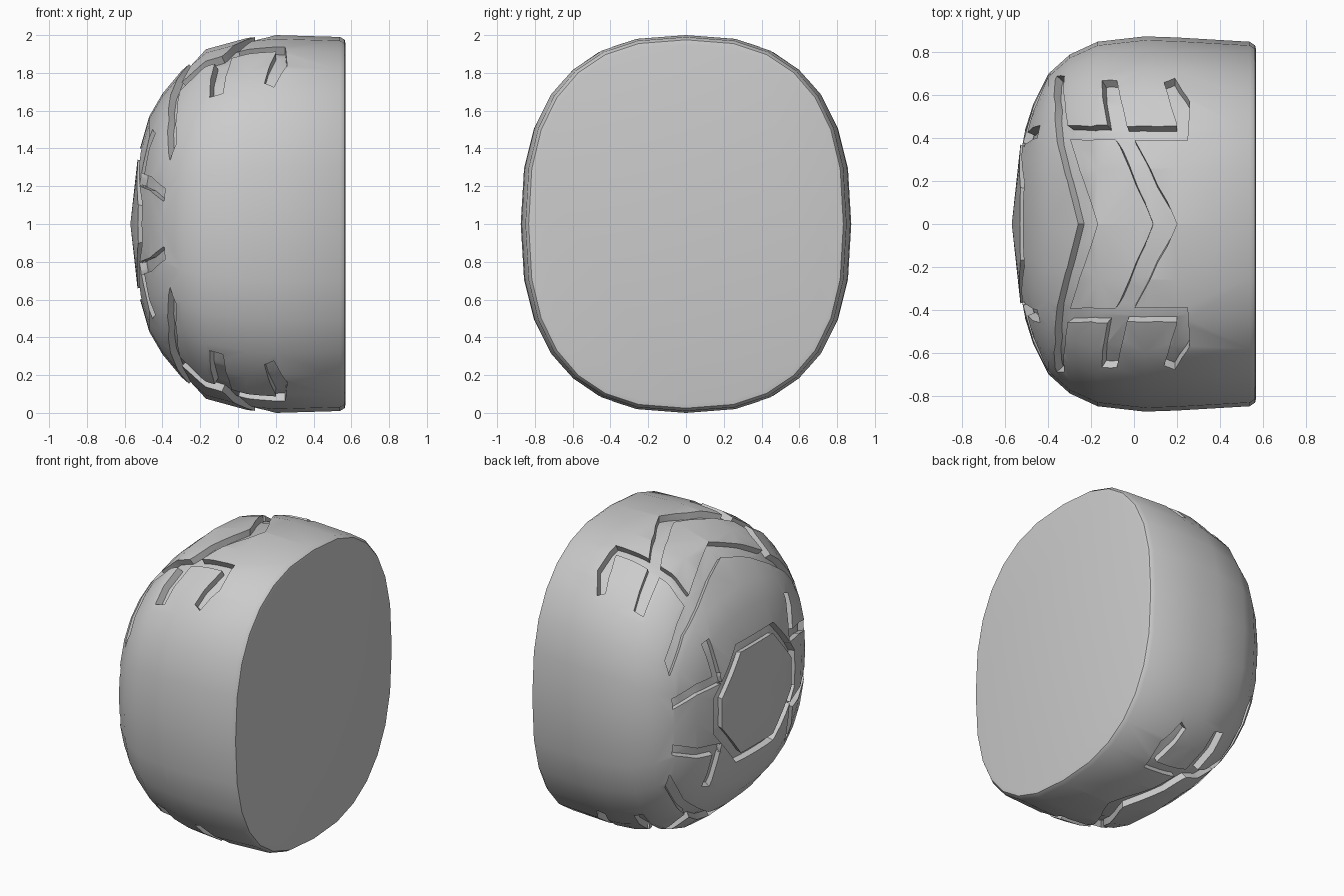
import bpy, bmesh, math
from mathutils import Vector
from mathutils.bvhtree import BVHTree

cube = bpy.data.objects.get("Cube")
if cube:
    bpy.data.objects.remove(cube)

grey = bpy.data.materials.new("plain grey")
grey.use_nodes = True
grey.diffuse_color = (0.6, 0.6, 0.6, 1)
grey.node_tree.nodes["Principled BSDF"].inputs["Base Color"].default_value = (0.6, 0.6, 0.6, 1)

SEGMENTS = 28
# Dome profile: position along x, half width in y, half height in z
PROFILE = [(.57, .81, .95), (.565, .833, .975), (.54, .85, .99), (.2, .87, 1),
           (.05, .875, .985), (-.17, .85, .925), (-.3, .79, .81), (-.4, .7, .69),
           (-.47, .56, .57), (-.53, .37, .36)]
POLE = -.57


def new_object(name, bm):
    bmesh.ops.recalc_face_normals(bm, faces=bm.faces)
    mesh = bpy.data.meshes.new(name)
    bm.to_mesh(mesh)
    bm.free()
    mesh.materials.append(grey)
    obj = bpy.data.objects.new(name, mesh)
    bpy.context.collection.objects.link(obj)
    return obj


def dome_bmesh(along=1.0, across=1.0):
    """Loft rounded-square rings into a closed dome."""
    bm = bmesh.new()

    def power(v):
        return math.copysign(abs(v) ** 0.8, v)

    rings = []
    for x, ry, rz in PROFILE:
        ring = []
        for i in range(SEGMENTS):
            a = math.tau * i / SEGMENTS
            ring.append(bm.verts.new((x * along, ry * across * power(math.cos(a)),
                                      rz * across * power(math.sin(a)))))
        rings.append(ring)
    pole = bm.verts.new((POLE * along, 0, 0))
    bm.faces.new(rings[0])
    for i in range(SEGMENTS):
        j = (i + 1) % SEGMENTS
        for r, s in zip(rings, rings[1:]):
            bm.faces.new((r[i], r[j], s[j], s[i]))
        bm.faces.new((rings[-1][i], rings[-1][j], pole))
    return bm


probe = dome_bmesh()
surface = BVHTree.FromBMesh(probe, epsilon=1e-5)
probe.free()


def on_surface(axis, p):
    """Point and smooth outward direction on the dome under a plan point."""
    a, b = p[0] + 1e-4, p[1] + 1e-4
    if axis == "z":
        hit = surface.ray_cast(Vector((a, b, 3)), Vector((0, 0, -1)))[0]
    else:
        hit = surface.ray_cast(Vector((-3, a, b)), Vector((1, 0, 0)))[0]
    out = Vector(((min(hit.x, .1) - .1) / .45, hit.y / .76, hit.z))
    return hit, out.normalized()


def groove_cutter(axis, pairs, closed, sy, sz):
    """Ribbon-shaped solid that straddles the dome surface."""
    bm = bmesh.new()
    sections = []
    for pair in pairs:
        (p, n), (q, m) = (on_surface(axis, c) for c in pair)
        corners = (p - n * .12, q - m * .12, q + m * .12, p + n * .12)
        sections.append([bm.verts.new((c.x, c.y * sy, c.z * sz)) for c in corners])
    follow = sections[1:] + (sections[:1] if closed else [])
    for s, t in zip(sections, follow):
        for i in range(4):
            j = (i + 1) % 4
            bm.faces.new((s[i], s[j], t[j], t[i]))
    if not closed:
        bm.faces.new(sections[0])
        bm.faces.new(sections[-1])
    bmesh.ops.triangulate(bm, faces=bm.faces)
    return new_object("groove_cutter", bm)


def boolean(target, other, operation):
    bpy.context.view_layer.objects.active = target
    mod = target.modifiers.new("cut", "BOOLEAN")
    mod.operation = operation
    mod.solver = "EXACT"
    mod.object = other
    bpy.ops.object.modifier_apply(modifier=mod.name)
    bpy.data.objects.remove(other)


def chevron(rows):
    """Rows of (y, left x, right x), mirrored across the centre line."""
    rows = rows + [(-y, a, b) for y, a, b in reversed(rows[:-1])]
    return [((a, y), (b, y)) for y, a, b in rows]


# Groove layouts on the upper side
front_chevron = chevron([(.69, -.36, -.325), (.55, -.365, -.32), (.4, -.36, -.3),
                         (.2, -.31, -.235), (0, -.26, -.17)])
rear_chevron = chevron([(.67, -.15, -.08), (.44, -.12, -.03), (.36, -.065, .02),
                        (.18, .01, .11), (0, .09, .2)])
rail = [((x, .39), (x, .455)) for x in (-.33, -.2, -.05, .1, .25)]
end_groove = [((.2, .43), (.25, .4)), ((.2, .47), (.26, .57)), ((.14, .66), (.19, .68))]

# Groove layouts on the rounded nose
quarter = [(.37, .1), (.17, .34)]
outline = (quarter + [(-y, z) for y, z in reversed(quarter)]
           + [(-y, -z) for y, z in quarter] + [(y, -z) for y, z in reversed(quarter)])
nose_ring = [((y, z), (y * 1.17, z * 1.17)) for y, z in outline]
side_spoke = [((.38, .2), (.36, .27)), ((.55, .18), (.55, .25)), ((.7, .12), (.7, .19))]
upper_spoke = [((.36, .2), (.42, .22)), ((.4, .5), (.46, .48))]

# axis, layout, closed, mirror in y, mirror in z
GROOVES = [("z", front_chevron, False, False, True), ("z", rear_chevron, False, False, True),
           ("z", rail, False, True, True), ("z", end_groove, False, True, True),
           ("x", nose_ring, True, False, False), ("x", side_spoke, False, True, True),
           ("x", upper_spoke, False, True, True)]

# Outer shell with grooves cut through, filled by a slightly smaller core
shell = new_object("treaded_dome", dome_bmesh())
for axis, layout, closed, mirror_y, mirror_z in GROOVES:
    for sy in (1, -1) if mirror_y else (1,):
        for sz in (1, -1) if mirror_z else (1,):
            boolean(shell, groove_cutter(axis, layout, closed, sy, sz), "DIFFERENCE")
boolean(shell, new_object("core", dome_bmesh(.93, .955)), "UNION")

# Smooth shading and final placement
for v in shell.data.vertices:
    v.co.z += 1
bpy.ops.object.select_all(action="DESELECT")
shell.select_set(True)
bpy.context.view_layer.objects.active = shell
bpy.ops.object.shade_smooth_by_angle(angle=math.radians(32))
